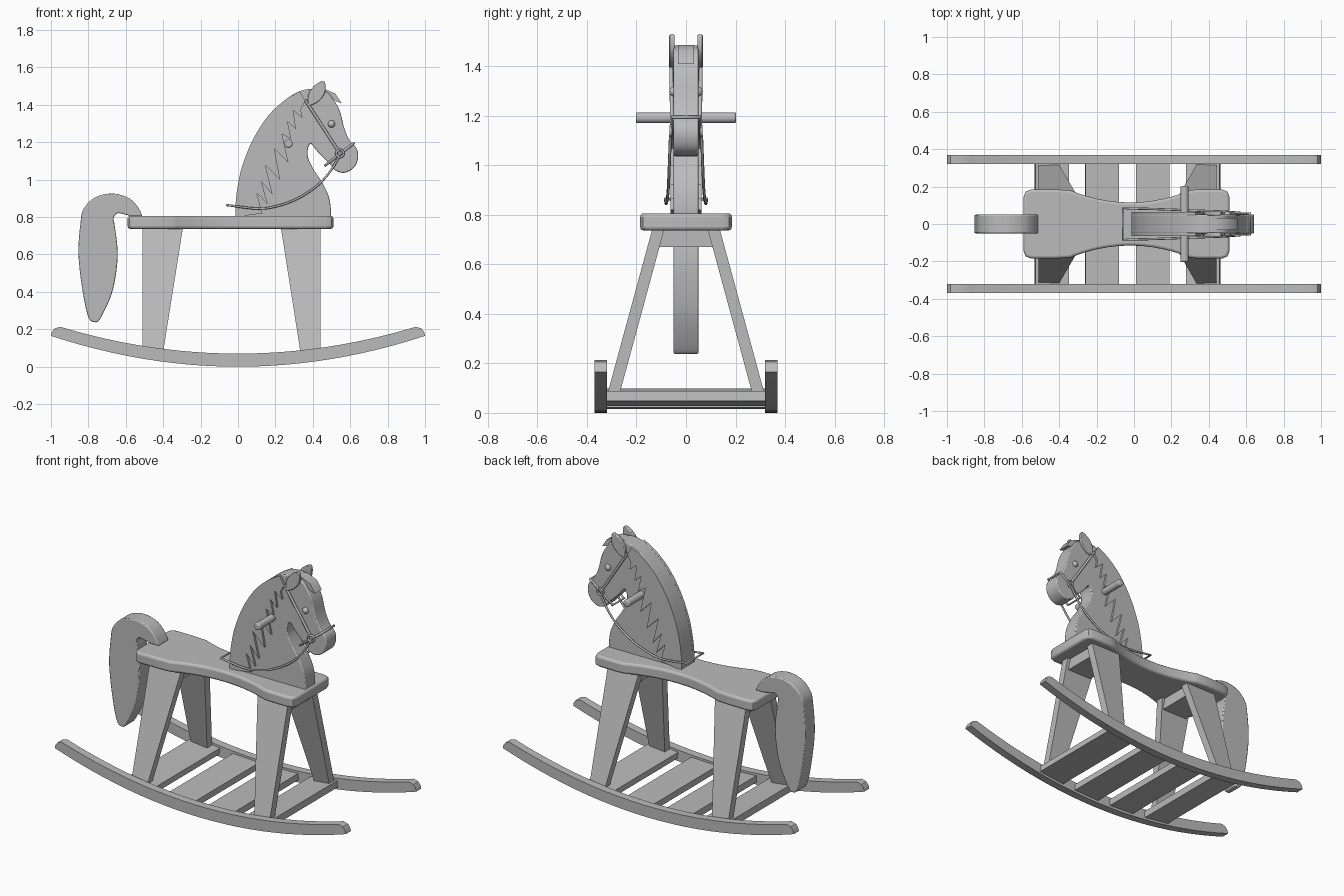
import bpy, bmesh, math
from mathutils import Vector

if "Cube" in bpy.data.objects:
    bpy.data.objects.remove(bpy.data.objects["Cube"])

grey = bpy.data.materials.new("plain grey wood")
grey.use_nodes = True
grey.diffuse_color = (0.5, 0.5, 0.5, 1)
grey.node_tree.nodes["Principled BSDF"].inputs["Base Color"].default_value = (0.5, 0.5, 0.5, 1)


def spline(points, steps=5):
    """Smooth open curve through the points."""
    pts = [Vector(p) for p in points]
    pts = [2 * pts[0] - pts[1]] + pts + [2 * pts[-1] - pts[-2]]
    out = []
    for a, b, c, d in zip(pts, pts[1:], pts[2:], pts[3:]):
        for i in range(steps):
            t = i / steps
            out.append(0.5 * (2 * b + (c - a) * t + (2 * a - 5 * b + 4 * c - d) * t * t
                              + (3 * b - a - 3 * c + d) * t ** 3))
    return out + [pts[-2]]


def finish(obj, smooth=True, bevel=0, segments=3):
    obj.data.materials.append(grey)
    if bevel:
        mod = obj.modifiers.new("rounded edges", "BEVEL")
        mod.width, mod.segments = bevel, segments
        mod.limit_method, mod.angle_limit = "ANGLE", math.radians(50)
    bpy.ops.object.select_all(action="DESELECT")
    obj.select_set(True)
    bpy.context.view_layer.objects.active = obj
    if smooth:
        bpy.ops.object.shade_smooth_by_angle(angle=math.radians(35))
    return obj


def solid(name, low, high, **style):
    """Closed solid between two matching outlines."""
    bm = bmesh.new()
    a = [bm.verts.new(p) for p in low]
    b = [bm.verts.new(p) for p in high]
    bm.faces.new(a)
    bm.faces.new(b[::-1])
    for i in range(len(a)):
        j = (i + 1) % len(a)
        bm.faces.new((a[j], a[i], b[i], b[j]))
    bmesh.ops.recalc_face_normals(bm, faces=bm.faces)
    mesh = bpy.data.meshes.new(name)
    bm.to_mesh(mesh)
    bm.free()
    obj = bpy.data.objects.new(name, mesh)
    bpy.context.collection.objects.link(obj)
    return finish(obj, **style)


def board(name, outline, y0, y1, lean0=0, lean1=0, **style):
    """Side profile (x, z) cut from a board; lean spreads it sideways lower down."""
    drop = lambda z: 0.74 - z
    return solid(name, [(x, y0 + lean0 * drop(z), z) for x, z in outline],
                 [(x, y1 + lean1 * drop(z), z) for x, z in outline], **style)


def rope(name, points, radius, closed=False):
    curve = bpy.data.curves.new(name, "CURVE")
    curve.dimensions = "3D"
    curve.bevel_depth, curve.bevel_resolution = radius, 2
    curve.use_fill_caps = True
    line = curve.splines.new("POLY")
    line.points.add(len(points) - 1)
    for p, co in zip(line.points, points):
        p.co = (*co, 1)
    line.use_cyclic_u = closed
    obj = bpy.data.objects.new(name, curve)
    bpy.context.collection.objects.link(obj)
    curve.materials.append(grey)
    return obj


SIDES = (("right", -1), ("left", 1))

# Rockers: two arcs with rounded tips
under = [(x / 12, (x / 12) ** 2 * 0.165) for x in range(-12, 13)]
over = [(0.95 * x / 12, 0.07 + (x / 12) ** 2 * 0.143) for x in range(12, -13, -1)]
tip = [(0.995, 0.185), (0.98, 0.205)]
rocker = under + tip + over + [(-x, z) for x, z in tip[::-1]]
for side, s in SIDES:
    board(side + "_rocker", rocker, s * 0.32, s * 0.37)

# Footboards between the rockers, following the curve
for i in range(4):
    x = -0.44 + 0.27 * i
    bpy.ops.mesh.primitive_cube_add(size=1, location=(x, 0, 0.037 + x * x * 0.155),
                                    rotation=(0, -x * 0.31, 0))
    slat = bpy.context.object
    slat.name = f"footboard_{i + 1}"
    slat.scale = (0.18, 0.64, 0.04)
    finish(slat, smooth=False)

# Splayed legs with a cross batten under the seat
LEAN = 0.272
legs = {"front": [(0.23, 0.74), (0.44, 0.74), (0.44, 0.08), (0.335, 0.07)],
        "rear": [(-0.295, 0.74), (-0.51, 0.74), (-0.51, 0.08), (-0.4, 0.08)]}
for end, outline in legs.items():
    for side, s in SIDES:
        board(f"{end}_{side}_leg", outline, s * 0.088, s * 0.137, s * LEAN, s * LEAN, smooth=False)
    inner, outer = outline[0][0], outline[1][0]
    inset = 0.02 if outer > 0 else -0.02
    batten = [(x, z) for x, z in ((inner + inset, 0.74), (outer - inset, 0.74),
                                  (outer - inset, 0.67), (inner + inset, 0.67))]
    board(end + "_batten", batten, -0.088, 0.088, -LEAN, LEAN, smooth=False)

# Seat: rounded rectangle with a waist
half = [(0.51, 0), (0.51, 0.145), (0.5, 0.173), (0.47, 0.185), (0.34, 0.185)]
waist = [(-0.02 + 0.32 * math.cos(t), 0.115 + 0.065 * math.cos(t) ** 2)
         for t in (math.pi * k / 16 for k in range(17))]
back_end = [(-0.08 - x, y) for x, y in half[::-1]]
edge = half + waist + back_end
plan = edge + [(x, -y) for x, y in edge[-2:0:-1]]
solid("seat", [(x, y, 0.737) for x, y in plan], [(x, y, 0.806) for x, y in plan], bevel=0.014)

# Tail
tail = spline([(-0.51, 0.806), (-0.54, 0.86), (-0.59, 0.905), (-0.675, 0.926), (-0.765, 0.905),
               (-0.825, 0.845), (-0.842, 0.77), (-0.853, 0.6), (-0.83, 0.4), (-0.8, 0.265),
               (-0.765, 0.238), (-0.735, 0.26), (-0.675, 0.39), (-0.648, 0.53), (-0.645, 0.64),
               (-0.66, 0.76), (-0.665, 0.795), (-0.645, 0.82), (-0.61, 0.815), (-0.575, 0.806)])
board("tail", tail, -0.05, 0.05, bevel=0.006, segments=2)

# Neck and head
nape = [(-0.013, 0.8), (-0.013, 0.87), (0, 0.975), (0.025, 1.08), (0.08, 1.215),
        (0.16, 1.34), (0.25, 1.425), (0.33, 1.473)]
face = [(0.4, 1.485), (0.475, 1.468), (0.515, 1.42), (0.545, 1.365), (0.57, 1.27), (0.6, 1.205),
        (0.635, 1.165), (0.642, 1.115), (0.62, 1.065), (0.57, 1.037), (0.52, 1.05), (0.49, 1.085),
        (0.425, 1.15), (0.39, 1.192), (0.373, 1.16), (0.377, 1.11), (0.41, 1.045), (0.45, 0.985),
        (0.485, 0.91), (0.497, 0.84), (0.497, 0.8)]
board("head", spline(nape + face), -0.05, 0.05, bevel=0.006, segments=2)

# Mane: ragged overlay on each cheek of the neck
teeth = [(0.36, 1.42), (0.335, 1.375), (0.345, 1.33), (0.295, 1.37), (0.31, 1.27), (0.265, 1.31),
         (0.285, 1.215), (0.235, 1.245), (0.27, 1.09), (0.195, 1.165), (0.225, 1.0),
         (0.145, 1.08), (0.185, 0.92), (0.125, 0.99), (0.16, 0.865), (0.1, 0.93), (0.13, 0.82)]
ear = spline([(0.375, 1.395), (0.375, 1.45), (0.405, 1.5), (0.455, 1.528), (0.468, 1.5),
              (0.46, 1.455), (0.425, 1.415), (0.385, 1.395)])
for side, s in SIDES:
    board(side + "_mane", spline(nape) + teeth, s * 0.045, s * 0.063)
    board(side + "_ear", ear, s * 0.046, s * 0.068, bevel=0.004, segments=2)
    bpy.ops.mesh.primitive_uv_sphere_add(segments=16, ring_count=10, radius=0.02,
                                         location=(0.5, s * 0.048, 1.298))
    eye = finish(bpy.context.object)
    eye.name = side + "_eye"

# Forelock
lock = [(0.4, 1.487), (0.46, 1.487), (0.52, 1.46), (0.553, 1.41), (0.52, 1.42), (0.51, 1.43),
        (0.49, 1.42), (0.45, 1.45)]
board("forelock", lock, -0.033, 0.033)

# Hand grip through the neck
bpy.ops.mesh.primitive_cylinder_add(vertices=24, radius=0.022, depth=0.405, location=(0.27, 0, 1.192),
                                    rotation=(math.pi / 2, 0, 0))
bpy.context.object.name = "hand_grip"
finish(bpy.context.object, bevel=0.008)

# Bridle: noseband loop, cheek straps, rings and reins
W = 0.056
rope("noseband", [(0.465, -W, 1.075), (0.62, -W, 1.195), (0.62, W, 1.195), (0.465, W, 1.075)], 0.007, True)
for side, s in SIDES:
    rope(side + "_cheek_strap", [(0.36, s * 0.06, 1.425), (0.545, s * 0.056, 1.14)], 0.008)
    ring = [(0.545 + 0.02 * math.cos(a), s * 0.061, 1.14 + 0.02 * math.sin(a))
            for a in (math.tau * k / 16 for k in range(16))]
    rope(side + "_ring", ring, 0.006, True)
path = spline([(0.54, 0.063, 1.12), (0.49, 0.066, 1.04), (0.42, 0.069, 0.965), (0.32, 0.072, 0.9),
               (0.22, 0.076, 0.862), (0.11, 0.08, 0.845), (-0.06, 0.084, 0.864)])
rope("reins", path + [(p.x, -p.y, p.z) for p in path[::-1]], 0.006)
